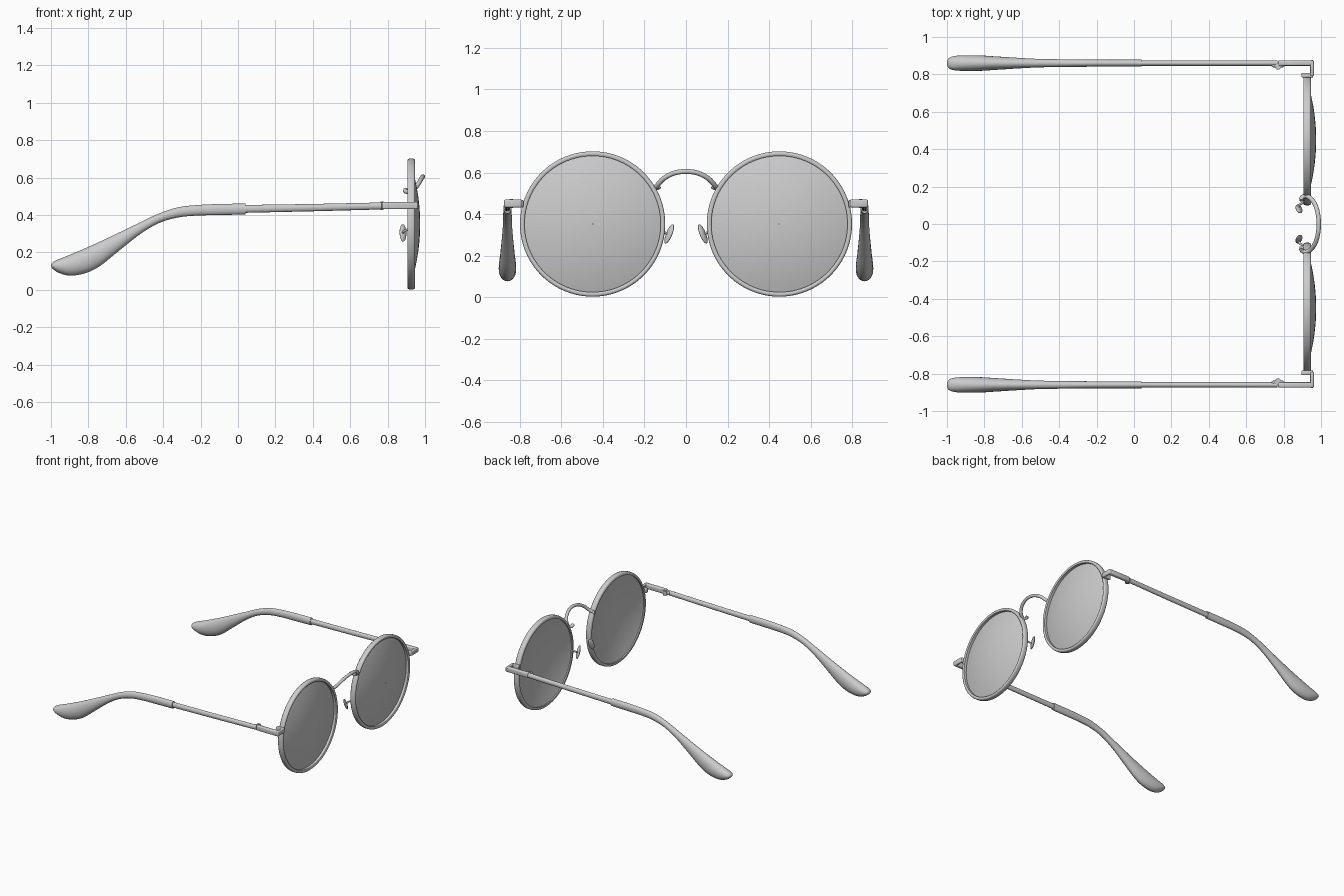
import bpy, bmesh, math
from mathutils import Vector, Matrix

if "Cube" in bpy.data.objects:
    bpy.data.objects.remove(bpy.data.objects["Cube"], do_unlink=True)

grey = bpy.data.materials.new("light_grey")
grey.use_nodes = True
grey.diffuse_color = (0.6, 0.6, 0.6, 1)
grey.node_tree.nodes["Principled BSDF"].inputs["Base Color"].default_value = (0.6, 0.6, 0.6, 1)


def emit(name, bm, angle=40):
    bmesh.ops.recalc_face_normals(bm, faces=bm.faces)
    mesh = bpy.data.meshes.new(name)
    bm.to_mesh(mesh)
    mesh.materials.append(grey)
    ob = bpy.data.objects.new(name, mesh)
    bpy.context.collection.objects.link(ob)
    bpy.ops.object.select_all(action='DESELECT')
    ob.select_set(True)
    bpy.context.view_layer.objects.active = ob
    bpy.ops.object.shade_smooth_by_angle(angle=math.radians(angle))


def emit_pair(name, bm, angle=40):
    """Left part on +y, then its mirror image on -y."""
    emit("left_" + name, bm, angle)
    bmesh.ops.scale(bm, vec=(1, -1, 1), verts=bm.verts)
    emit("right_" + name, bm, angle)
    bm.free()


def smooth_path(points, steps=6):
    """Catmull-Rom interpolation through tuples of any length."""
    p = [Vector(q) for q in points]
    p = [p[0] * 2 - p[1]] + p + [p[-1] * 2 - p[-2]]
    out = []
    for a, b, c, d in zip(p, p[1:], p[2:], p[3:]):
        for i in range(steps):
            t = i / steps
            out.append(0.5 * (2 * b + (c - a) * t + (2 * a - 5 * b + 4 * c - d) * t * t
                              + (3 * b - a - 3 * c + d) * t ** 3))
    return out + [p[-2]]


def skin(bm, rings, closed=False):
    rings = [[bm.verts.new(v) for v in ring] for ring in rings]
    n = len(rings[0])
    for a, b in zip(rings, rings[1:] + rings[:1] if closed else rings[1:]):
        for i in range(n):
            bm.faces.new((a[i], a[(i + 1) % n], b[(i + 1) % n], b[i]))
    if not closed:
        bm.faces.new(rings[0])
        bm.faces.new(rings[-1])


def loft(bm, sections, n=24):
    """Upright ellipses along x; each section is x, top, bottom, half width."""
    rings = []
    for x, top, low, w in sections:
        ring = []
        for i in range(n):
            a = math.tau * i / n
            ring.append((x, SIDE + w * math.cos(a), (top + low) / 2 + (top - low) / 2 * math.sin(a)))
        rings.append(ring)
    skin(bm, rings)


def tube(bm, points, r, n=12):
    path = smooth_path(points)
    rings = []
    normal = Vector((0.3, 0.2, 1))
    for i, p in enumerate(path):
        t = (path[min(i + 1, len(path) - 1)] - path[max(i - 1, 0)]).normalized()
        normal = (normal - t * normal.dot(t)).normalized()
        side = t.cross(normal)
        rings.append([p + r * (normal * math.cos(math.tau * k / n) + side * math.sin(math.tau * k / n))
                      for k in range(n)])
    skin(bm, rings)


def box(bm, lo, hi, bevel):
    lo, hi = Vector(lo), Vector(hi)
    m = Matrix.Translation((lo + hi) / 2) @ Matrix.Diagonal((*(hi - lo), 1))
    verts = bmesh.ops.create_cube(bm, size=1, matrix=m)["verts"]
    edges = list({e for v in verts for e in v.link_edges})
    bmesh.ops.bevel(bm, geom=edges, offset=bevel, segments=3, profile=0.5, affect='EDGES')


def turned(bm, profile, n=96):
    """Closed profile of (x, radius) spun about the lens axis."""
    skin(bm, [[(x, EYE_Y + r * math.cos(math.tau * k / n), EYE_Z + r * math.sin(math.tau * k / n))
               for x, r in profile] for k in range(n)], closed=True)


SIDE = 0.86
EYE_Y, EYE_Z, EYE_R = 0.45, 0.352, 0.35

# Round rims with softened edges and a thin inner lip
bm = bmesh.new()
turned(bm, [(0.905, 0.328), (0.905, 0.343), (0.91, 0.348), (0.917, EYE_R), (0.935, EYE_R),
            (0.942, 0.348), (0.946, 0.343), (0.946, 0.334), (0.942, 0.328)])
emit_pair("rim", bm, 50)

# Domed lenses: front and back follow the same curve
bm = bmesh.new()
radii = [0.002 + 0.328 * i / 14 for i in range(15)]
front = [(0.974 - 0.48 * r * r, r) for r in radii]
turned(bm, front + [(x - 0.008, r) for x, r in reversed(front)])
emit_pair("lens", bm)

# Arched bridge, leaning forward, with its ends tucked behind the rims
half = [(0.896, 0.125, 0.535), (0.897, 0.14, 0.527), (0.918, 0.15, 0.525), (0.945, 0.136, 0.541),
        (0.968, 0.105, 0.573), (0.983, 0.055, 0.598)]
bm = bmesh.new()
tube(bm, half + [(0.988, 0, 0.605)] + [(x, -y, z) for x, y, z in reversed(half)], 0.012, 16)
emit("bridge", bm, 60)
bm.free()

# Nose pads, flattened and tilted
bm = bmesh.new()
pad = (Matrix.Translation((0.882, 0.081, 0.304)) @ Matrix.Rotation(math.radians(22), 4, 'X')
       @ Matrix.Rotation(math.radians(-35), 4, 'Z') @ Matrix.Diagonal((0.021, 0.011, 0.05, 1)))
bmesh.ops.create_uvsphere(bm, u_segments=20, v_segments=12, radius=1, matrix=pad)
emit_pair("nose_pad", bm, 60)

# Short wires holding the pads
bm = bmesh.new()
tube(bm, [(0.882, 0.085, 0.304), (0.884, 0.1, 0.31), (0.895, 0.11, 0.318), (0.915, 0.114, 0.325)], 0.006)
emit_pair("pad_arm", bm, 60)

# End pieces wrapping from the rim round to the temple
bm = bmesh.new()
box(bm, (0.895, 0.783, 0.432), (0.958, 0.808, 0.468), 0.006)
box(bm, (0.942, 0.79, 0.432), (0.962, 0.876, 0.47), 0.007)
box(bm, (0.77, 0.846, 0.431), (0.96, 0.875, 0.47), 0.008)
emit_pair("end_piece", bm)

# Hinge knuckle and screw on the inside of each temple
bm = bmesh.new()
box(bm, (0.735, 0.838, 0.436), (0.805, 0.856, 0.464), 0.008)
for r, h in ((0.017, 0.034), (0.008, 0.044)):
    bmesh.ops.create_cone(bm, cap_ends=True, segments=20, radius1=r, radius2=r, depth=h,
                          matrix=Matrix.Translation((0.77, 0.842, 0.45)))
emit_pair("hinge", bm)

# Slim metal temples
bm = bmesh.new()
loft(bm, [(0.768, 0.467, 0.43, 0.015), (0.4, 0.459, 0.42, 0.015), (0.0, 0.453, 0.411, 0.015)])
emit_pair("temple", bm)

# Sleeves that bend down and swell into paddle-shaped tips
bm = bmesh.new()
outline = [(0.04, 0.461, 0.403, 0.019), (-0.1, 0.459, 0.4, 0.019), (-0.22, 0.453, 0.397, 0.019),
           (-0.32, 0.441, 0.387, 0.02), (-0.42, 0.409, 0.358, 0.021), (-0.52, 0.362, 0.3, 0.023),
           (-0.63, 0.309, 0.214, 0.029), (-0.74, 0.257, 0.126, 0.036), (-0.82, 0.221, 0.088, 0.041),
           (-0.9, 0.187, 0.076, 0.042), (-0.96, 0.163, 0.092, 0.038), (-0.99, 0.147, 0.112, 0.027),
           (-1.0, 0.134, 0.126, 0.008)]
loft(bm, smooth_path(outline, 5))
emit_pair("temple_tip", bm, 50)
